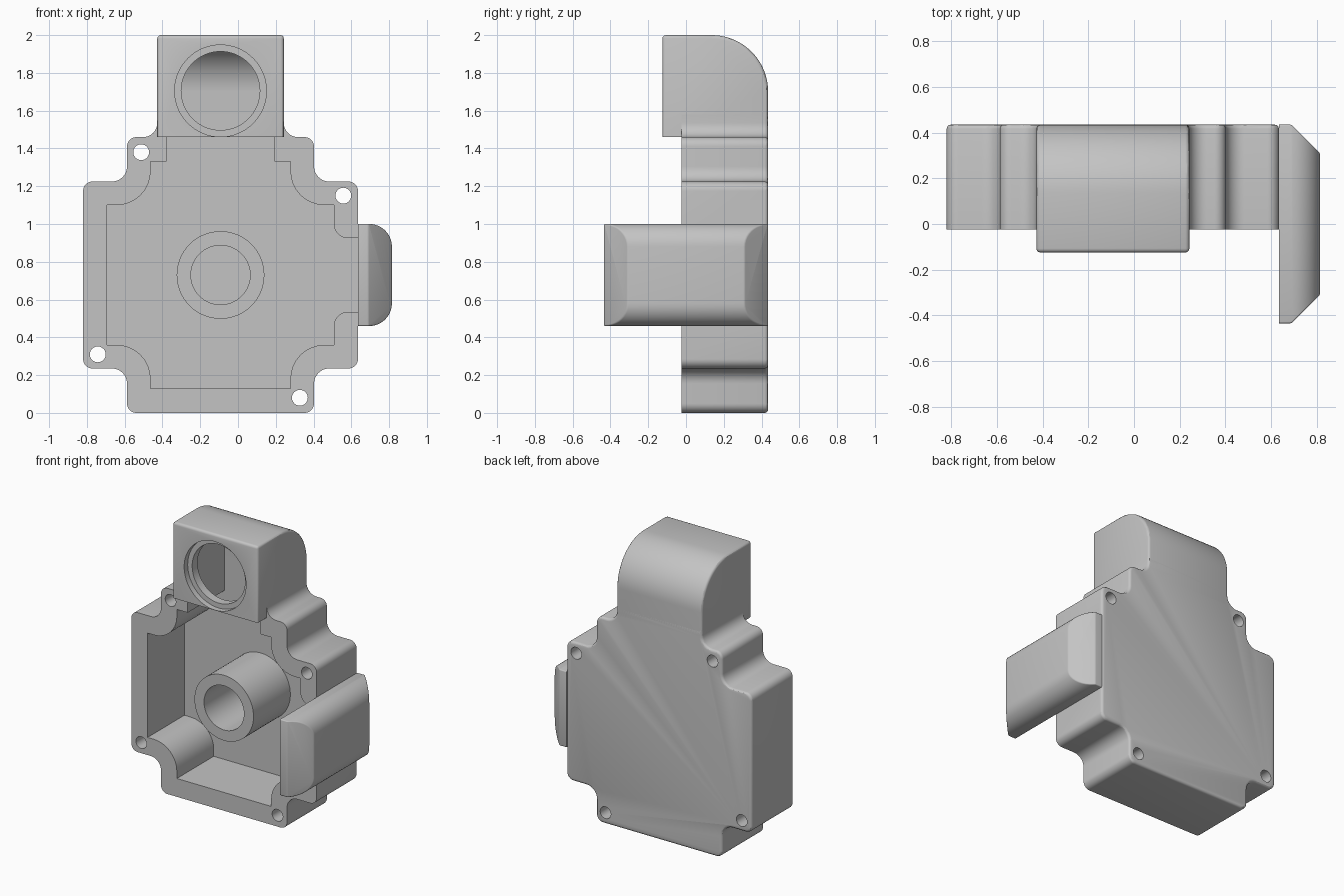
import bpy, bmesh, math
from mathutils import Vector

if "Cube" in bpy.data.objects:
    bpy.data.objects.remove(bpy.data.objects["Cube"], do_unlink=True)

CX, CZ = -0.0925, 0.73            # centre of the case
FRONT, BACK, WALL = -0.025, 0.435, 0.047

grey = bpy.data.materials.new("plain_grey")
grey.use_nodes = True
grey.diffuse_color = (0.55, 0.55, 0.55, 1)
grey.node_tree.nodes["Principled BSDF"].inputs["Base Color"].default_value = grey.diffuse_color


def rounded(points, steps=8):
    """Right-angled outline of (x, z, radius) corners with round fillets."""
    out = []
    for i, (x, z, r) in enumerate(points):
        p = Vector((x, z))
        if r == 0:
            out.append(p)
            continue
        u = (Vector(points[i - 1][:2]) - p).normalized()
        v = (Vector(points[(i + 1) % len(points)][:2]) - p).normalized()
        for k in range(steps + 1):
            a = math.pi / 2 * k / steps
            out.append(p + (u + v - v * math.cos(a) - u * math.sin(a)) * r)
    return out


def circle(x, z, r, n=48):
    return [Vector((x + r * math.cos(2 * math.pi * k / n),
                    z + r * math.sin(2 * math.pi * k / n))) for k in range(n)]


def centred(points):
    return [(x + CX, z + CZ, r) for x, z, r in points]


def flipped(points):
    return [(-x, z, r) for x, z, r in reversed(points)]


def prism(outline, start, end, along="y"):
    """Extrude an outline along y (x-z outline) or x (y-z outline)."""
    bm = bmesh.new()
    place = (lambda p, d: (p.x, d, p.y)) if along == "y" else (lambda p, d: (d, p.x, p.y))
    a, b = ([bm.verts.new(place(p, d)) for p in outline] for d in (start, end))
    bm.faces.new(a)
    bm.faces.new(b)
    for i in range(len(a)):
        bm.faces.new((a[i - 1], a[i], b[i], b[i - 1]))
    bmesh.ops.recalc_face_normals(bm, faces=bm.faces)
    return bm


def soften(bm, width, rule):
    """Round the sharp edges whose two ends pass the rule."""
    edges = [e for e in bm.edges if e.calc_face_angle(0) > math.radians(30)
             and rule(e.verts[0].co, e.verts[1].co)]
    bmesh.ops.bevel(bm, geom=edges, offset=width, segments=3, profile=0.5,
                    affect='EDGES', clamp_overlap=True)


def make(name, bm):
    mesh = bpy.data.meshes.new(name)
    bm.to_mesh(mesh)
    bm.free()
    mesh.materials.append(grey)
    ob = bpy.data.objects.new(name, mesh)
    bpy.context.collection.objects.link(ob)
    return ob


def cut(ob, *shapes):
    """Subtract each shape in turn and keep the finished mesh."""
    for shape in shapes:
        cutter = make("cutter", shape)
        cutter.hide_render = True
        mod = ob.modifiers.new("cut", 'BOOLEAN')
        mod.operation, mod.solver, mod.object = 'DIFFERENCE', 'EXACT', cutter
        graph = bpy.context.evaluated_depsgraph_get()
        mesh = bpy.data.meshes.new_from_object(ob.evaluated_get(graph))
        ob.modifiers.clear()
        ob.data = mesh
        bpy.data.objects.remove(cutter, do_unlink=True)


# Case: stepped cross outline with a neck on top
side = [(0.335, 0.85, 0), (0.335, 0.73, 0.075), (0.495, 0.73, 0.05), (0.495, 0.495, 0.08),
        (0.7275, 0.495, 0.05), (0.7275, -0.495, 0.05), (0.495, -0.495, 0.08),
        (0.495, -0.73, 0.05)]
bm = prism(rounded(centred(side + flipped(side))), FRONT, BACK)
soften(bm, 0.018, lambda a, b: min(a.y, b.y) > BACK - 0.001)
case = make("case", bm)

# Case hollow with a channel up the neck and one into the side pod
inner = [(0.285, 0.95, 0), (0.285, 0.6, 0), (0.37, 0.6, 0), (0.37, 0.37, 0.18),
         (0.6, 0.37, 0), (0.6, 0.195, 0.075), (0.8, 0.195, 0)]
below = [(x, -z, r) for x, z, r in reversed(inner[2:])]
right = inner + below
left = flipped([p for p in right if abs(p[1]) != 0.195])
hollow = prism(rounded(centred(right + left)), -0.1, BACK - WALL)
screws = [(-0.42, 0.65), (0.65, 0.42), (-0.65, -0.42), (0.42, -0.65)]
cut(case, hollow, *[prism(circle(CX + x, CZ + z, 0.042, 24), -0.2, 0.6) for x, z in screws])

# Centre boss: blind tube standing on the case floor
boss = make("centre_boss", prism(circle(CX, CZ, 0.232, 64), FRONT, BACK - 0.02))
cut(boss, prism(circle(CX, CZ, 0.157, 64), -0.2, BACK - WALL))


# Head: box with a rounded upper back, hollow, with a stepped round port
def head_shape(front, back, low, top, radius, half):
    outline = [(front, low, 0), (back, low, 0), (back, top, radius), (front, top, 0)]
    return prism(rounded(outline, 20), CX - half, CX + half, "x")


bm = head_shape(-0.125, BACK, 1.46, 2.0, 0.3, 0.335)
soften(bm, 0.018, lambda a, b: max(a.z, b.z) > 1.47)
head = make("head", bm)
cut(head, head_shape(FRONT, BACK - WALL, 1.4, 2.0 - WALL, 0.3 - WALL, 0.285),
    prism(circle(CX, 1.705, 0.243, 64), -0.3, -0.085),
    prism(circle(CX, 1.705, 0.208, 64), -0.3, 0.05))


# Side pod: rounded hood with chamfered ends, open toward the case
def pod_shape(x0, x1, half_z, half_y, radius, reach):
    outline = [(x0, CZ - half_z, 0), (x1, CZ - half_z, radius),
               (x1, CZ + half_z, radius), (x0, CZ + half_z, 0)]
    bm = prism(rounded(outline, 10), -half_y, half_y)
    for s in (-1, 1):
        got = bmesh.ops.bisect_plane(bm, geom=bm.verts[:] + bm.edges[:] + bm.faces[:],
                                     plane_co=(x1, s * reach, CZ), plane_no=(1, s, 0),
                                     clear_outer=True)
        rim = [g for g in got["geom_cut"] if isinstance(g, bmesh.types.BMEdge)]
        bmesh.ops.edgenet_fill(bm, edges=rim)
    bmesh.ops.recalc_face_normals(bm, faces=bm.faces)
    return bm


bm = pod_shape(0.635, 0.815, 0.27, 0.435, 0.12, 0.31)
soften(bm, 0.012, lambda a, b: max(a.x, b.x) > 0.64)
pod = make("side_pod", bm)
cut(pod, pod_shape(0.6, 0.768, 0.195, 0.388, 0.06, 0.29))

# Smooth round surfaces, keep hard edges
bpy.ops.object.select_all(action='DESELECT')
for ob in (case, boss, head, pod):
    ob.select_set(True)
    bpy.context.view_layer.objects.active = ob
bpy.ops.object.shade_smooth_by_angle(angle=math.radians(30))
